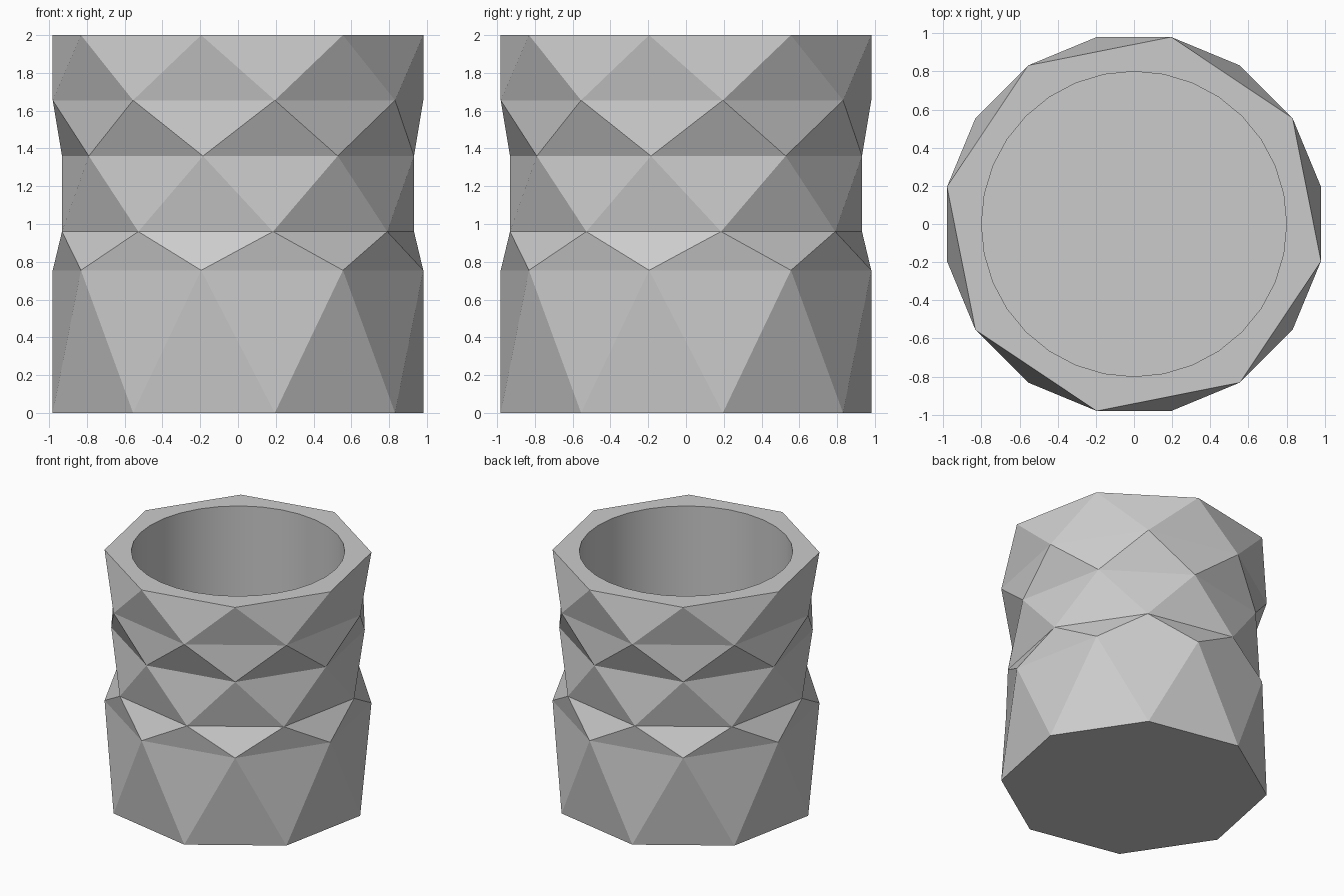
import bpy, bmesh
from math import cos, sin, radians

if "Cube" in bpy.data.objects:
    bpy.data.objects.remove(bpy.data.objects["Cube"])

SIDES = 8
INNER = 32
INNER_R = 0.8
FLOOR_Z = 0.2

# (height, radius) of each faceted ring; alternate rings are turned half a side
RINGS = [(0, 1), (0.755, 1), (0.96, 0.95), (1.36, 0.95), (1.655, 1), (2, 1)]

bm = bmesh.new()


def ring(n, r, z, start):
    return [bm.verts.new((r * cos(radians(start + 360 * i / n)),
                          r * sin(radians(start + 360 * i / n)), z))
            for i in range(n)]


# Faceted outer wall: triangles between alternately turned octagons
rings = [ring(SIDES, r, z, -11.25 if k % 2 else 11.25)
         for k, (z, r) in enumerate(RINGS)]
for k in range(len(rings) - 1):
    lo, hi = rings[k], rings[k + 1]
    for i in range(SIDES):
        j = (i + 1) % SIDES
        if k % 2 == 0:      # upper ring vertex j sits between lower i and j
            bm.faces.new((lo[i], lo[j], hi[j]))
            bm.faces.new((hi[i], lo[i], hi[j]))
        else:               # upper ring vertex i sits between lower i and j
            bm.faces.new((lo[i], lo[j], hi[i]))
            bm.faces.new((hi[i], lo[j], hi[j]))

# Base
bm.faces.new(rings[0][::-1])

# Flat rim from the octagon to the round opening
top = rings[-1]
mouth = ring(INNER, INNER_R, 2, -11.25)
step = INNER // SIDES
for i in range(SIDES):
    arc = [mouth[(i * step + s) % INNER] for s in range(step, -1, -1)]
    bm.faces.new([top[i], top[(i + 1) % SIDES]] + arc)

# Round inner wall and floor
floor = ring(INNER, INNER_R, FLOOR_Z, -11.25)
for i in range(INNER):
    j = (i + 1) % INNER
    f = bm.faces.new((mouth[i], mouth[j], floor[j], floor[i]))
    f.smooth = True
bm.faces.new(floor)

bmesh.ops.recalc_face_normals(bm, faces=bm.faces)

# Keep the inner wall's top and bottom edges sharp
for e in bm.edges:
    if e.calc_face_angle(0) > radians(30):
        e.smooth = False

mesh = bpy.data.meshes.new("faceted_pot")
bm.to_mesh(mesh)
bm.free()
pot = bpy.data.objects.new("faceted_pot", mesh)
bpy.context.collection.objects.link(pot)
